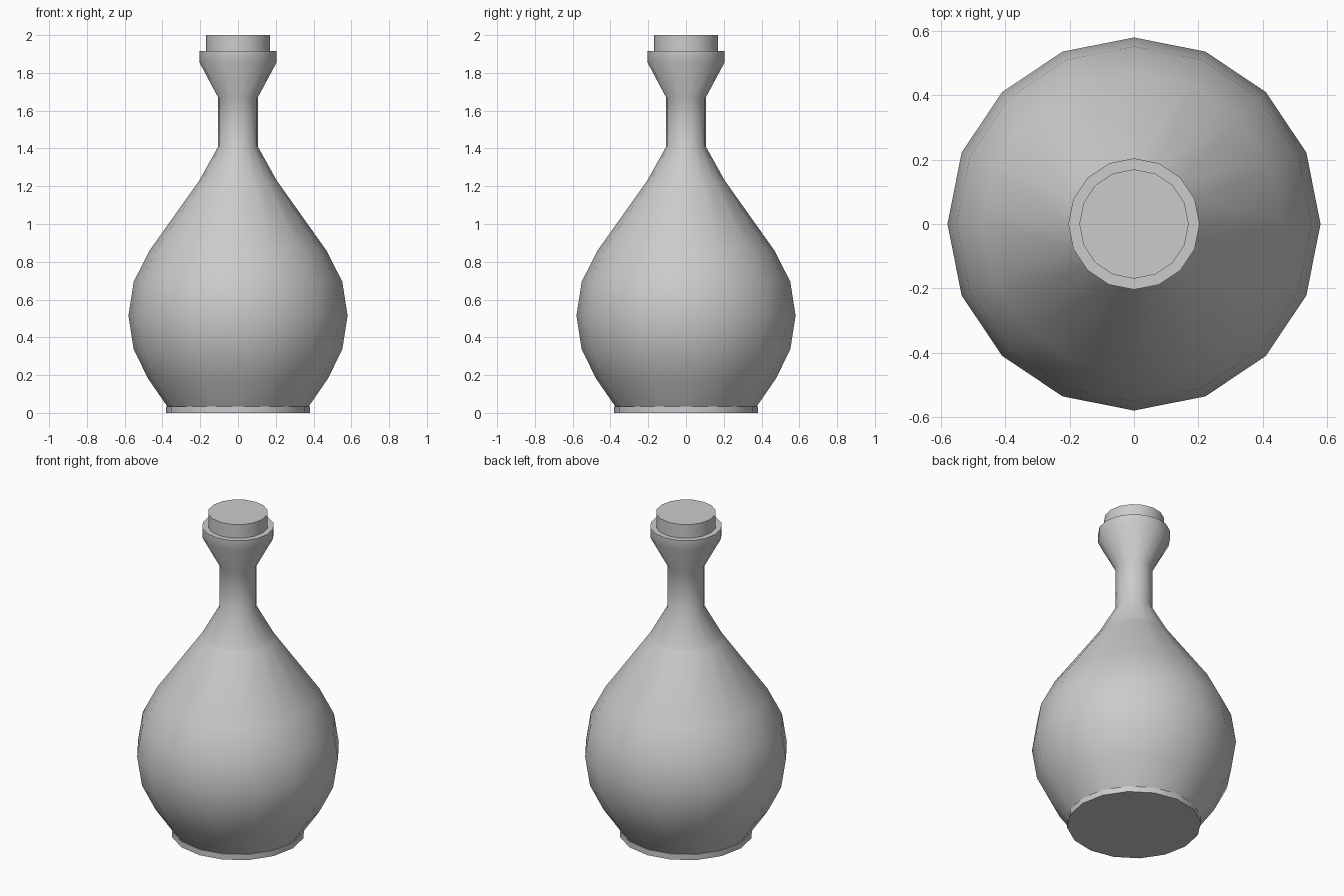
import bpy, bmesh
from math import cos, sin, tau, radians

if "Cube" in bpy.data.objects:
    bpy.data.objects.remove(bpy.data.objects["Cube"])

SIDES = 16


def lathe(name, profile, cap_bottom=False, cap_top=False):
    """Revolve (radius, z) points around the z axis."""
    bm = bmesh.new()
    rings = [[bm.verts.new((r * cos(tau * i / SIDES), r * sin(tau * i / SIDES), z))
              for i in range(SIDES)] for r, z in profile]
    for a, b in zip(rings, rings[1:]):
        for i in range(SIDES):
            j = (i + 1) % SIDES
            bm.faces.new((a[i], a[j], b[j], b[i]))
    if cap_bottom:
        bm.faces.new(rings[0][::-1])
    if cap_top:
        bm.faces.new(rings[-1])
    mesh = bpy.data.meshes.new(name)
    bm.to_mesh(mesh)
    bm.free()
    obj = bpy.data.objects.new(name, mesh)
    bpy.context.collection.objects.link(obj)
    bpy.ops.object.select_all(action='DESELECT')
    obj.select_set(True)
    bpy.context.view_layer.objects.active = obj
    bpy.ops.object.shade_smooth_by_angle(angle=radians(35))
    return obj


# Foot disc
lathe("foot", [(0.38, 0), (0.38, 0.035), (0.375, 0.035)], cap_bottom=True)

# Round belly tapering to the shoulder
lathe("belly", [(0.375, 0.035), (0.475, 0.18), (0.552, 0.335), (0.58, 0.515),
                (0.552, 0.695), (0.468, 0.86), (0.205, 1.23)])

# Neck flaring into the lip
lathe("neck", [(0.205, 1.23), (0.105, 1.41), (0.105, 1.67), (0.204, 1.855),
               (0.204, 1.915), (0.17, 1.915)])

# Stopper
lathe("stopper", [(0.17, 1.915), (0.17, 2.0)], cap_top=True)
